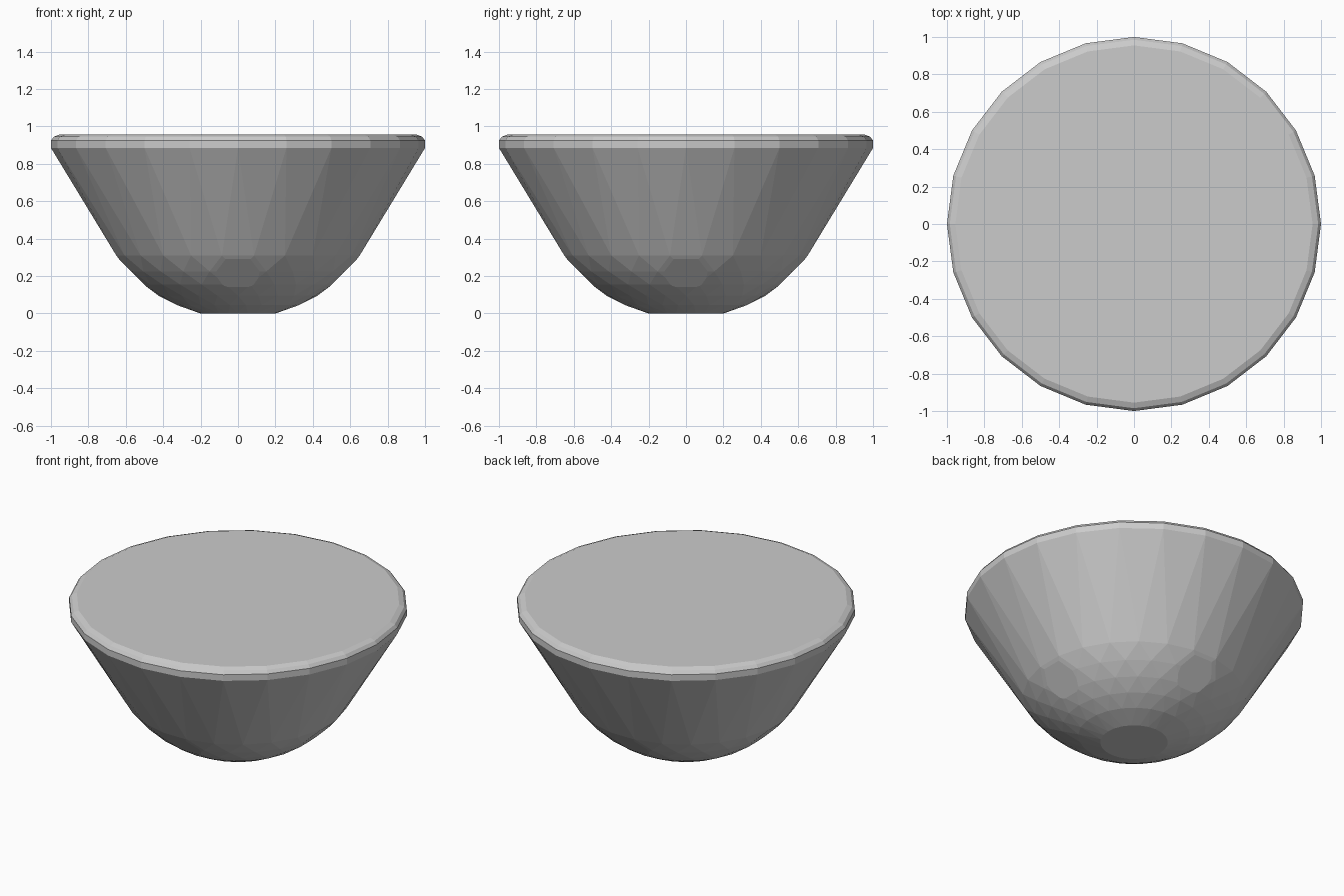
import bpy, bmesh, math
from mathutils import Vector

cube = bpy.data.objects.get("Cube")
if cube:
    bpy.data.objects.remove(cube, do_unlink=True)

SIDES = 24
STEP = 2 * math.pi / SIDES
CENTRE_Z, BALL_R = 0.785, 0.81

bm = bmesh.new()


def ring(radius, z, shift=0.0):
    for i in range(SIDES):
        a = (i + shift) * STEP
        bm.verts.new((radius * math.cos(a), radius * math.sin(a), z))


# Rounded base: staggered rings lying on a sphere
for k, z in enumerate((0.0, 0.045, 0.095, 0.155, 0.225, 0.31)):
    ring(math.sqrt(BALL_R ** 2 - (z - CENTRE_Z) ** 2), z, 0.5 * (k % 2))

# Softly rounded rim, aligned so its corners form the outline
for radius, z in ((1.0, 0.885), (1.0, 0.925), (0.985, 0.945), (0.955, 0.957)):
    ring(radius, z)

# Wrap the rings in one closed faceted skin
hull = bmesh.ops.convex_hull(bm, input=bm.verts)
loose = {g for g in hull["geom_interior"] + hull["geom_unused"]
         if isinstance(g, bmesh.types.BMVert)}
bmesh.ops.delete(bm, geom=list(loose), context='VERTS')

# Flat facets on the lower front, back, left and right
for d in (Vector((1, 0, 0)), Vector((-1, 0, 0)), Vector((0, 1, 0)), Vector((0, -1, 0))):
    cut = bmesh.ops.bisect_plane(
        bm, geom=bm.verts[:] + bm.edges[:] + bm.faces[:],
        plane_co=d * 0.565 + Vector((0, 0, 0.22)),
        plane_no=d - Vector((0, 0, 1)), clear_outer=True)
    edges = [e for e in cut["geom_cut"] if isinstance(e, bmesh.types.BMEdge)]
    bmesh.ops.holes_fill(bm, edges=edges, sides=0)

# Merge coplanar triangles and keep the shading flat
bmesh.ops.dissolve_limit(bm, angle_limit=math.radians(1), verts=bm.verts, edges=bm.edges)
bmesh.ops.recalc_face_normals(bm, faces=bm.faces)

mesh = bpy.data.meshes.new("bowl")
bm.to_mesh(mesh)
bm.free()
bowl = bpy.data.objects.new("bowl", mesh)
bpy.context.scene.collection.objects.link(bowl)

# Plain grey
grey = bpy.data.materials.new("grey")
grey.use_nodes = True
colour = (0.6, 0.6, 0.6, 1)
grey.diffuse_color = colour
grey.node_tree.nodes["Principled BSDF"].inputs["Base Color"].default_value = colour
mesh.materials.append(grey)
